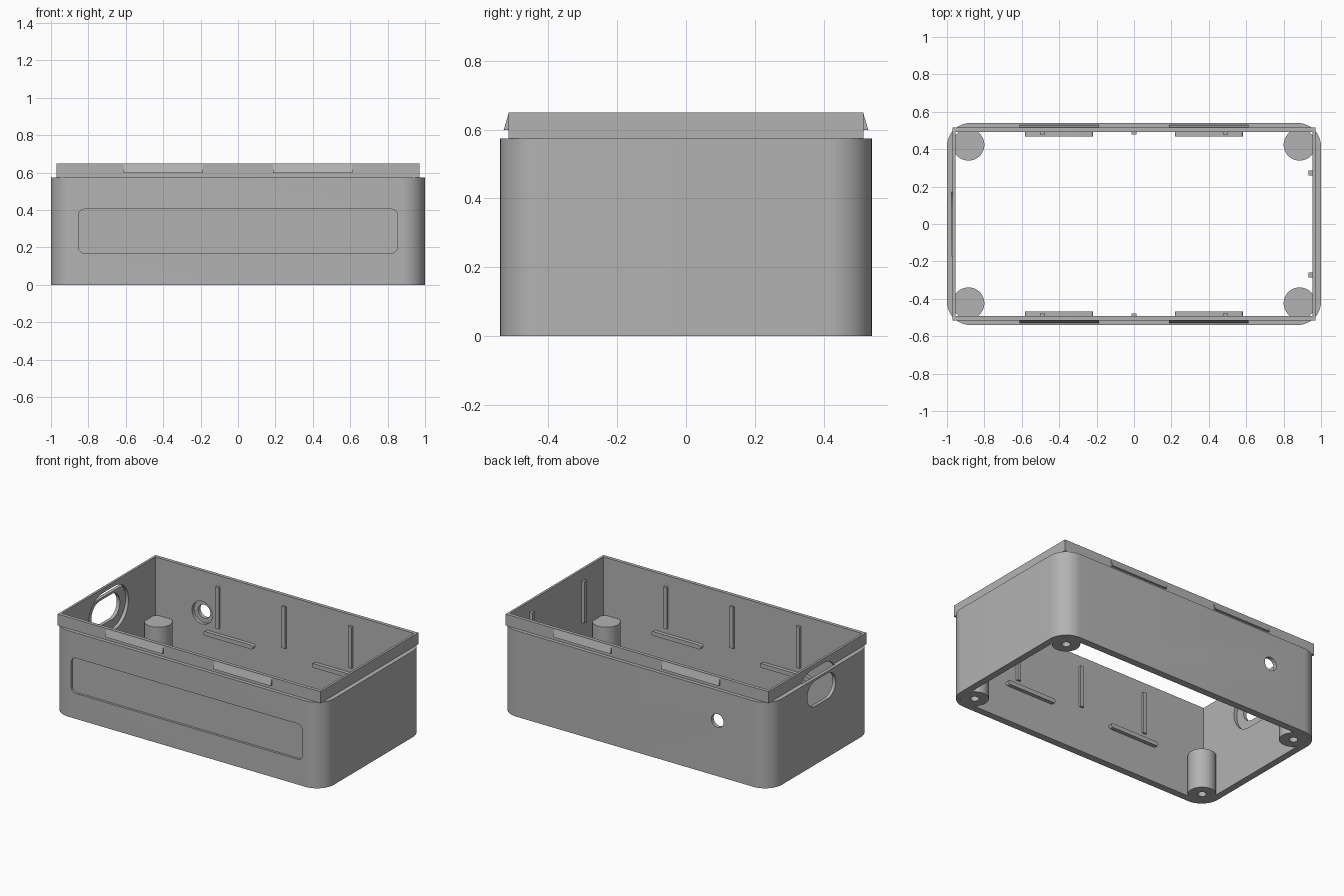
import bpy, bmesh, math

if "Cube" in bpy.data.objects:
    bpy.data.objects.remove(bpy.data.objects["Cube"], do_unlink=True)

grey = bpy.data.materials.new("plain_grey")
grey.use_nodes = True
grey.diffuse_color = (0.45, 0.45, 0.45, 1)
grey.node_tree.nodes["Principled BSDF"].inputs["Base Color"].default_value = grey.diffuse_color

# Main dimensions: half sizes and heights
OUT_X, OUT_Y, CORNER = 1.0, 0.54, 0.125
LIP_X, LIP_Y = 0.97, 0.516
IN_X, IN_Y = 0.955, 0.493
BODY_TOP, LIP_TOP = 0.574, 0.65


def rounded(cu, cv, hu, hv, r=0, seg=12):
    """Outline of a rounded rectangle with the given half sizes."""
    if r == 0:
        return [(cu + a * hu, cv + b * hv) for a, b in ((1, 1), (-1, 1), (-1, -1), (1, -1))]
    pts = []
    for k, (a, b) in enumerate(((1, 1), (-1, 1), (-1, -1), (1, -1))):
        for i in range(seg + 1):
            t = (k + i / seg) * math.pi / 2
            pts.append((cu + a * (hu - r) + r * math.cos(t), cv + b * (hv - r) + r * math.sin(t)))
    return pts


def prism(name, outline, axis, lo, hi):
    """Extrude an outline along one axis."""
    place = {"x": lambda u, v, t: (t, u, v),
             "y": lambda u, v, t: (u, t, v),
             "z": lambda u, v, t: (u, v, t)}[axis]
    bm = bmesh.new()
    rings = [[bm.verts.new(place(u, v, t)) for u, v in outline] for t in (lo, hi)]
    n = len(outline)
    for ring in rings:
        bm.faces.new(ring)
    for i in range(n):
        j = (i + 1) % n
        bm.faces.new((rings[0][i], rings[0][j], rings[1][j], rings[1][i]))
    bmesh.ops.remove_doubles(bm, verts=bm.verts, dist=1e-5)
    bmesh.ops.recalc_face_normals(bm, faces=bm.faces)
    mesh = bpy.data.meshes.new(name)
    bm.to_mesh(mesh)
    bm.free()
    mesh.materials.append(grey)
    obj = bpy.data.objects.new(name, mesh)
    bpy.context.scene.collection.objects.link(obj)
    smooth(mesh)
    return obj


def smooth(mesh):
    mesh.shade_smooth()
    mesh.set_sharp_from_angle(angle=math.radians(30))


def cut(obj, *cutters):
    """Subtract the cutters and bake the result."""
    for c in cutters:
        c.hide_render = True
        mod = obj.modifiers.new("cut", "BOOLEAN")
        mod.operation, mod.solver, mod.object = "DIFFERENCE", "EXACT", c
    bpy.context.view_layer.update()
    graph = bpy.context.evaluated_depsgraph_get()
    mesh = bpy.data.meshes.new_from_object(obj.evaluated_get(graph))
    obj.modifiers.clear()
    obj.data = mesh
    smooth(mesh)


# Open body and square lip
body = prism("body", rounded(0, 0, OUT_X, OUT_Y, CORNER), "z", 0, BODY_TOP)
lip = prism("lip", rounded(0, 0, LIP_X, LIP_Y), "z", BODY_TOP, LIP_TOP)

# Cutters: cavity, front panel recess, handle slot, cable hole
cavity = prism("cavity_cutter", rounded(0, 0, IN_X, IN_Y), "z", -0.1, 0.8)
panel = prism("panel_cutter", rounded(0, 0.287, 0.853, 0.118, 0.035), "y", -0.6, -0.525)
slot = prism("slot_cutter", rounded(0, 0.475, 0.15, 0.085, 0.085), "x", -1.1, -0.9)
slot_recess = prism("slot_recess_cutter", rounded(0, 0.475, 0.21, 0.145, 0.145), "x", -0.977, -0.9)
hole = prism("hole_cutter", rounded(-0.61, 0.37, 0.045, 0.045, 0.045), "y", 0.4, 0.6)
hole_recess = prism("hole_recess_cutter", rounded(-0.61, 0.37, 0.075, 0.075, 0.075), "y", 0.4, 0.515)
cutters = [cavity, panel, slot, slot_recess, hole, hole_recess]
cut(body, *cutters)
cut(lip, cavity, slot_recess)

# Corner screw posts with blind holes underneath
for sx, left in ((1, "left"), (-1, "right")):
    for sy, end in ((1, "back"), (-1, "front")):
        px, py = sx * 0.885, sy * 0.424
        post = prism(f"{end}_{left}_post", rounded(px, py, 0.085, 0.085, 0.085), "z", 0, 0.265)
        bore = prism("bore_cutter", rounded(px, py, 0.026, 0.026, 0.026), "z", -0.1, 0.2)
        cut(post, bore)
        cutters.append(bore)

for c in cutters:
    bpy.data.objects.remove(c, do_unlink=True)

# Ribs and snap clips on the long walls
for s, end in ((1, "back"), (-1, "front")):
    for i, x in enumerate((-0.49, 0, 0.49)):
        prism(f"{end}_upright_rib_{i + 1}", rounded(x, s * (IN_Y - 0.005), 0.013, 0.009),
              "z", 0.30, 0.578)
    for sx, left in ((1, "left"), (-1, "right")):
        prism(f"{end}_{left}_ledge", rounded(sx * 0.4, 0.25, 0.182, 0.014, 0.013, 4),
              "y", *sorted((s * (IN_Y + 0.005), s * 0.468)))
        wedge = [(s * (LIP_Y - 0.005), 0.598), (s * (LIP_Y + 0.014), 0.598),
                 (s * LIP_Y, 0.645), (s * (LIP_Y - 0.005), 0.645)]
        prism(f"{end}_{left}_clip", wedge, "x", sx * 0.4 - 0.212, sx * 0.4 + 0.212)

# Ribs on the left end wall
for y, end in ((0.273, "back"), (-0.273, "front")):
    prism(f"left_wall_{end}_rib", rounded(IN_X - 0.008, y, 0.014, 0.013), "z", 0.30, 0.578)
